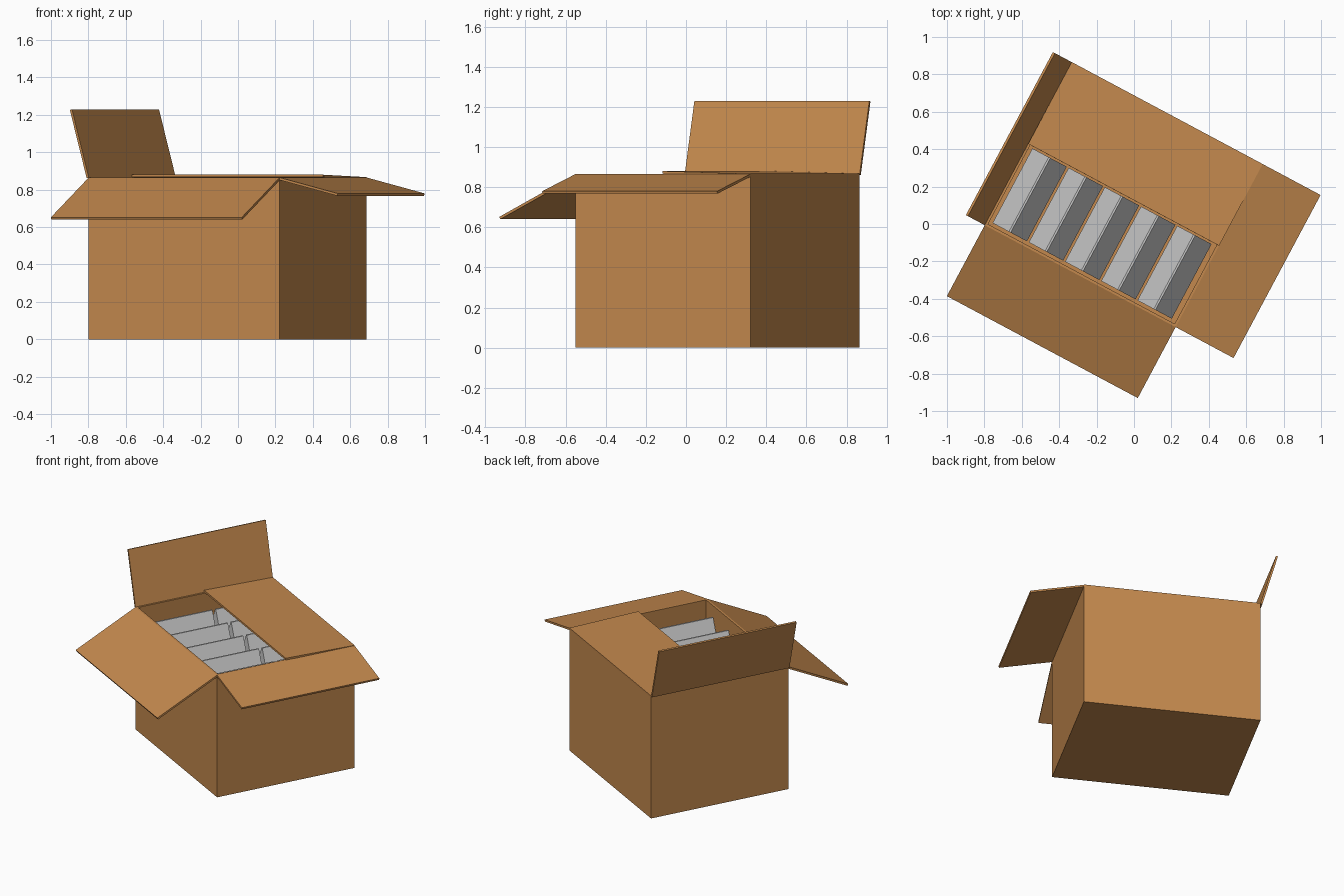
import bpy
import math
from mathutils import Matrix

if "Cube" in bpy.data.objects:
    bpy.data.objects.remove(bpy.data.objects["Cube"])

# Carton dimensions: length, width, height, board thickness
L, W, H, T = 1.157, 0.988, 0.865, 0.013
PLACE = Matrix.Translation((-0.055, 0.157, 0)) @ Matrix.Rotation(math.radians(-28.1), 4, 'Z')

card = bpy.data.materials.new("cardboard")
card.diffuse_color = (0.55, 0.25, 0.075, 1)
card.use_nodes = True
card.node_tree.nodes["Principled BSDF"].inputs["Base Color"].default_value = card.diffuse_color


def prism(name, profile, length, place, mat=None):
    """Extrude an (x, z) profile along y, centred, then place it."""
    n = len(profile)
    verts = [(x, y, z) for y in (-length / 2, length / 2) for x, z in profile]
    faces = [tuple(range(n)), tuple(range(2 * n - 1, n - 1, -1))]
    faces += [(i, i + n, (i + 1) % n + n, (i + 1) % n) for i in range(n)]
    mesh = bpy.data.meshes.new(name)
    mesh.from_pydata(verts, [], faces)
    mesh.update()
    obj = bpy.data.objects.new(name, mesh)
    bpy.context.collection.objects.link(obj)
    obj.matrix_world = PLACE @ place
    if mat:
        mesh.materials.append(mat)
    return obj


def slab(reach, rise):
    """Board profile leaving the rim outward by reach and upward by rise."""
    s = math.hypot(reach, rise)
    nx, nz = rise / s * T, -reach / s * T
    return [(0, 0), (reach, rise), (reach + nx, rise + nz), (nx, nz)]


# Carton floor
prism("carton_floor", [(-L/2, 0), (L/2, 0), (L/2, T), (-L/2, T)], W, Matrix())

# Walls and flaps: side, turn angle, distance from centre, width, flap reach, flap rise
sides = [
    ("right", 0, L / 2, W, 0.351, -0.085),
    ("back", 90, W / 2, L, -0.495, 0.013),
    ("left", 180, L / 2, W, 0.102, 0.365),
    ("front", 270, W / 2, L, 0.430, -0.213),
]
for side, turn, dist, width, reach, rise in sides:
    spin = Matrix.Rotation(math.radians(turn), 4, 'Z')
    prism(side + "_wall", [(dist - T, 0), (dist, 0), (dist, H), (dist - T, H)],
          width, spin, card)
    hinge = spin @ Matrix.Translation((dist, 0, H + (0.002 if side == "back" else 0)))
    profile = slab(reach, rise)
    if side == "back":
        profile = [(x, z - T) for x, z in profile]
    prism(side + "_flap", profile, width, hinge, card)
bpy.data.objects["carton_floor"].data.materials.append(card)

# Two rows of gable-topped packs
hw, ridge, eave, top = 0.104, 0.005, 0.57, 0.80
pack = [(-hw, T), (hw, T), (hw, eave), (ridge, top), (-ridge, top), (-hw, eave)]
for row in (-1, 1):
    for i in range(5):
        prism(f"pack_{'front' if row < 0 else 'back'}_{i + 1}", pack, 0.452,
              Matrix.Translation(((i - 2) * 0.2195 - 0.004, row * 0.238, 0)))
